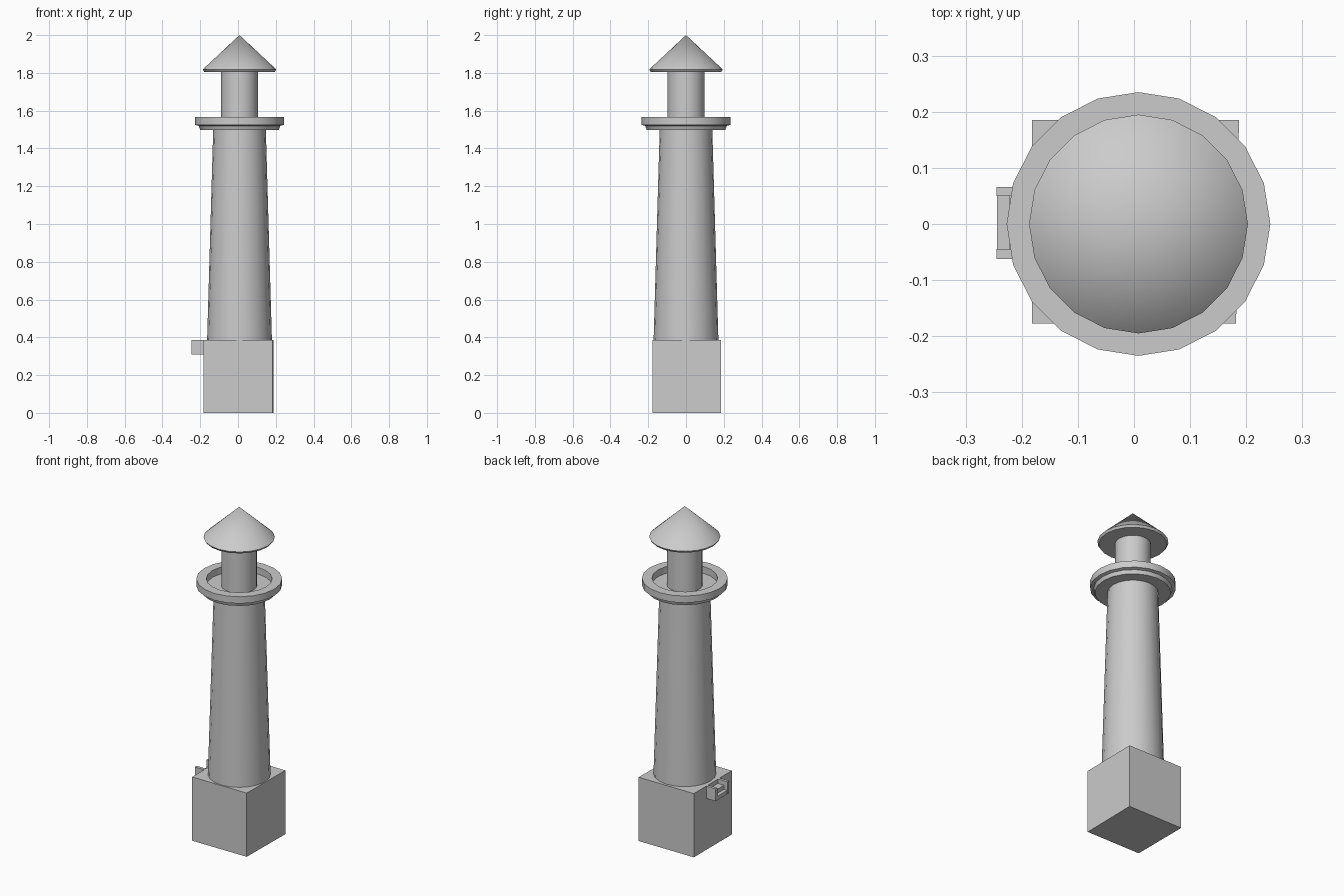
import bpy, bmesh, math

if "Cube" in bpy.data.objects:
    bpy.data.objects.remove(bpy.data.objects["Cube"])

CX = 0.008   # tower axis is slightly off the model centre
SIDES = 20


def make_object(name, bm, smooth=False):
    bmesh.ops.recalc_face_normals(bm, faces=bm.faces)
    mesh = bpy.data.meshes.new(name)
    bm.to_mesh(mesh)
    bm.free()
    ob = bpy.data.objects.new(name, mesh)
    bpy.context.collection.objects.link(ob)
    if smooth:
        bpy.ops.object.select_all(action='DESELECT')
        ob.select_set(True)
        bpy.context.view_layer.objects.active = ob
        bpy.ops.object.shade_smooth_by_angle(angle=math.radians(30))
    return ob


def lathe(name, profile):
    """Revolve (radius, z) points; both ends are closed by a cap or a point."""
    bm = bmesh.new()
    rings = []
    for r, z in profile:
        if r == 0:
            rings.append([bm.verts.new((CX, 0, z))])
        else:
            rings.append([bm.verts.new((CX + r * math.cos(a), r * math.sin(a), z))
                          for a in (2 * math.pi * i / SIDES for i in range(SIDES))])
    for a, b in zip(rings, rings[1:]):
        for i in range(SIDES):
            j = (i + 1) % SIDES
            if len(b) == 1:
                bm.faces.new((a[i], a[j], b[0]))
            else:
                bm.faces.new((a[i], a[j], b[j], b[i]))
    for ring in (rings[0], rings[-1]):
        if len(ring) > 1:
            bm.faces.new(ring)
    return make_object(name, bm, True)


def prism(name, corners, z0, z1):
    """Upright block over a four-cornered footprint."""
    bm = bmesh.new()
    lo = [bm.verts.new((x, y, z0)) for x, y in corners]
    hi = [bm.verts.new((x, y, z1)) for x, y in corners]
    bm.faces.new(lo)
    bm.faces.new(hi)
    for i in range(4):
        j = (i + 1) % 4
        bm.faces.new((lo[i], lo[j], hi[j], hi[i]))
    return make_object(name, bm)


def box(name, x0, x1, y0, y1, z0, z1):
    return prism(name, [(x0, y0), (x1, y0), (x1, y1), (x0, y1)], z0, z1)


# Square base, slightly uneven
prism("base", [(-0.182, -0.177), (0.182, -0.177), (0.187, 0.185), (-0.182, 0.185)], 0, 0.385)

# Tapered tower shaft
lathe("tower", [(0.174, 0.30), (0.139, 1.51)])

# Gallery: stepped underside, raised rim and sunken floor
lathe("gallery", [(0.208, 1.498), (0.216, 1.52), (0.235, 1.525), (0.235, 1.566),
                  (0.180, 1.566), (0.180, 1.525)])

# Lantern room and conical roof with a thin lip
lathe("lantern", [(0.098, 1.52), (0.098, 1.815)])
lathe("roof", [(0.186, 1.805), (0.195, 1.818), (0, 2.0)])

# Entry steps between two side walls
for side, y0, y1 in (("front", -0.062, -0.045), ("back", 0.050, 0.066)):
    box("step_wall_" + side, -0.245, -0.178, y0, y1, 0.31, 0.385)
box("lower_step", -0.244, -0.178, -0.047, 0.052, 0.31, 0.333)
box("upper_step", -0.222, -0.178, -0.047, 0.052, 0.333, 0.358)
